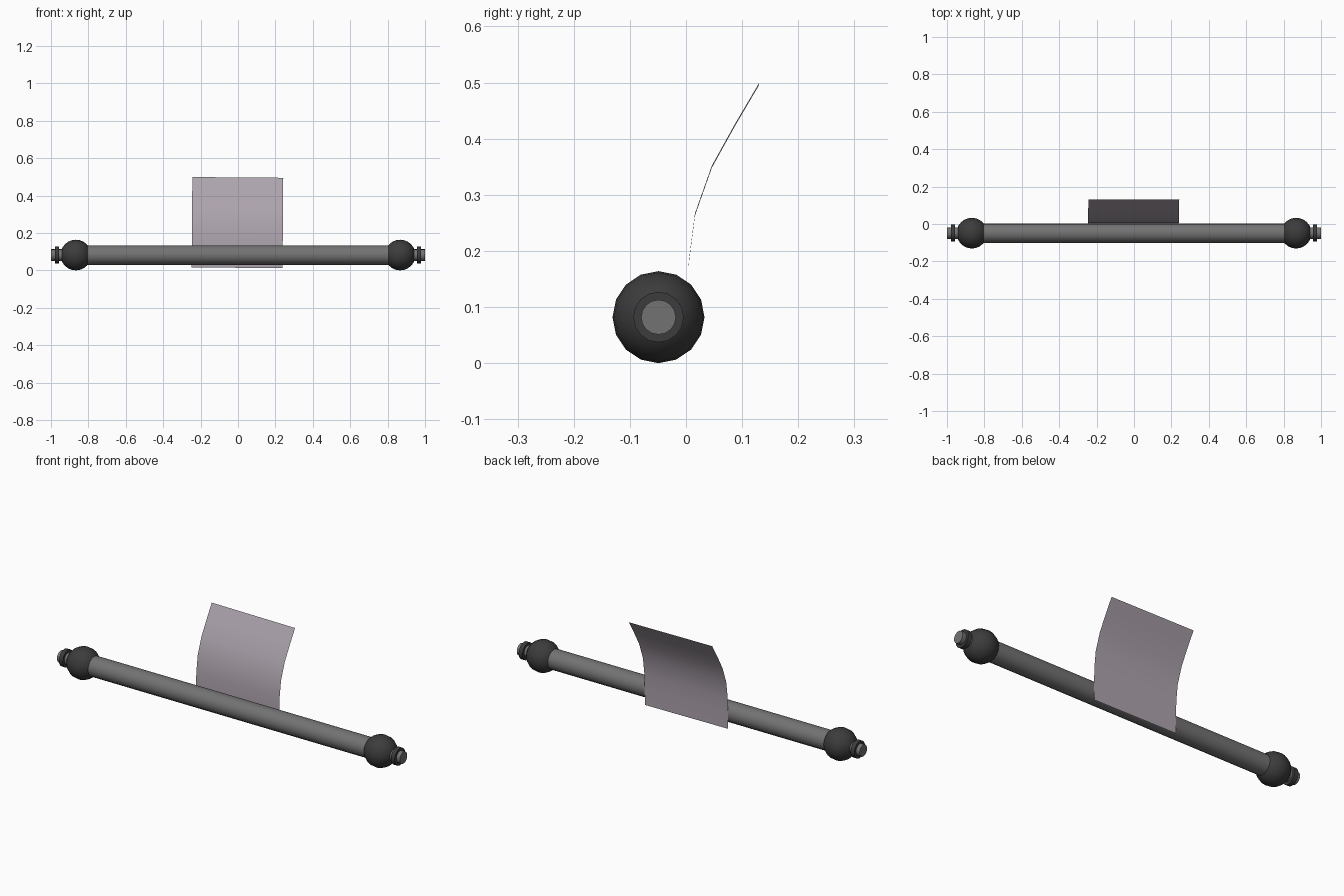
import bpy, bmesh, math
from mathutils import Matrix, Vector

if "Cube" in bpy.data.objects:
    bpy.data.objects.remove(bpy.data.objects["Cube"])

AXIS_Y, AXIS_Z = -0.049, 0.082


def material(name, c):
    m = bpy.data.materials.new(name)
    m.diffuse_color = (*c, 1)
    m.use_nodes = True
    m.node_tree.nodes["Principled BSDF"].inputs["Base Color"].default_value = m.diffuse_color
    return m


STEEL = material("mid grey", (0.17, 0.17, 0.17))
DARK = material("dark grey", (0.045, 0.045, 0.045))
CLOTH = material("mauve grey", (0.42, 0.37, 0.42))


def finish(name, bm, mat, angle=40):
    me = bpy.data.meshes.new(name)
    bm.to_mesh(me)
    bm.free()
    ob = bpy.data.objects.new(name, me)
    bpy.context.collection.objects.link(ob)
    me.materials.append(mat)
    bpy.ops.object.select_all(action='DESELECT')
    ob.select_set(True)
    bpy.context.view_layer.objects.active = ob
    bpy.ops.object.shade_smooth_by_angle(angle=math.radians(angle))
    return ob


def cylinder(name, x0, x1, r, mat, sides=16):
    bm = bmesh.new()
    place = Matrix.Translation(((x0 + x1) / 2, AXIS_Y, AXIS_Z)) @ Matrix.Rotation(math.pi / 2, 4, 'Y')
    bmesh.ops.create_cone(bm, cap_ends=True, segments=sides, radius1=r, radius2=r,
                          depth=abs(x1 - x0), matrix=place)
    return finish(name, bm, mat)


# main rod
cylinder("rod", -0.83, 0.83, 0.052, STEEL)

# ball, neck and collar at each end
for side, s in (("left", -1), ("right", 1)):
    bm = bmesh.new()
    place = Matrix.Translation((s * 0.867, AXIS_Y, AXIS_Z)) @ Matrix.Rotation(math.pi / 2, 4, 'Y')
    bmesh.ops.create_uvsphere(bm, u_segments=16, v_segments=12, radius=0.082, matrix=place)
    finish(side + "_ball", bm, DARK)
    cylinder(side + "_neck", s * 0.9, s * 1.0, 0.031, STEEL)
    cylinder(side + "_collar", s * 0.957, s * 0.979, 0.045, DARK)

# thin curved sheet behind the rod, tilted very slightly
profile = [(0.003, 0.014), (0.003, 0.10), (0.005, 0.18), (0.016, 0.265),
           (0.046, 0.35), (0.087, 0.424), (0.13, 0.497)]
bm = bmesh.new()
rows = [[bm.verts.new((x, y, z)) for x in (-0.243, 0.243)] for y, z in profile]
for a, b in zip(rows, rows[1:]):
    bm.faces.new((a[0], a[1], b[1], b[0]))
bmesh.ops.rotate(bm, verts=bm.verts, cent=Vector((0, 0, 0.25)), matrix=Matrix.Rotation(0.008, 3, 'Y'))
bmesh.ops.translate(bm, verts=bm.verts, vec=(-0.003, 0, 0))
finish("sheet", bm, CLOTH, 60)
